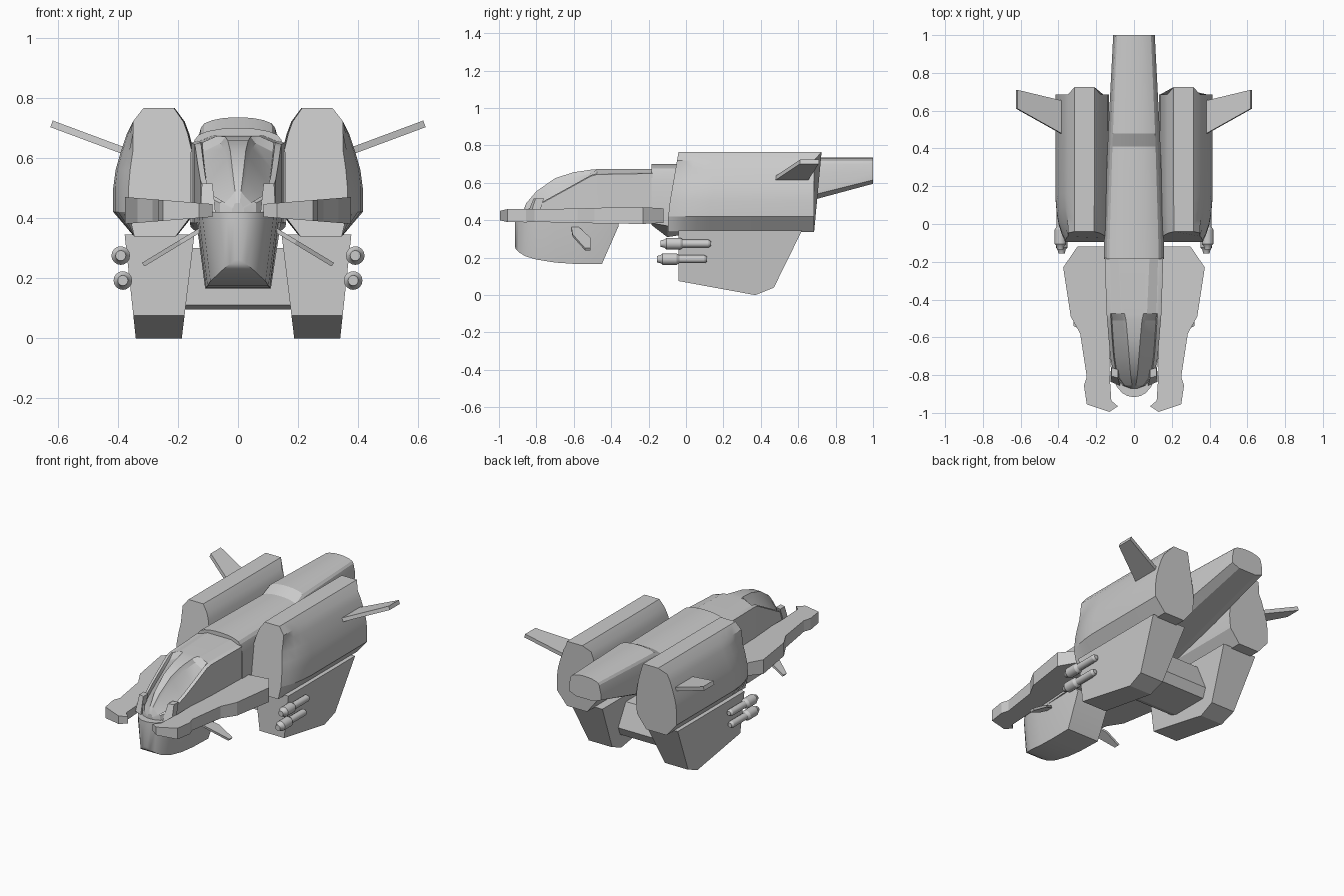
import bpy, bmesh, math

if "Cube" in bpy.data.objects:
    bpy.data.objects.remove(bpy.data.objects["Cube"])


def loft(name, rings, mirror=False, smooth=None):
    """Skin a list of equal-length point rings and cap both ends."""
    bm = bmesh.new()
    rows = [[bm.verts.new(p) for p in r] for r in rings]
    n = len(rows[0])
    for a, b in zip(rows, rows[1:]):
        for i in range(n):
            j = (i + 1) % n
            bm.faces.new((a[i], a[j], b[j], b[i]))
    bm.faces.new(rows[0])
    bm.faces.new(rows[-1])
    bmesh.ops.recalc_face_normals(bm, faces=bm.faces)
    me = bpy.data.meshes.new(name)
    bm.to_mesh(me)
    bm.free()
    ob = bpy.data.objects.new(name, me)
    bpy.context.collection.objects.link(ob)
    if mirror:
        ob.modifiers.new("mirror", 'MIRROR')
    if smooth:
        bpy.ops.object.select_all(action='DESELECT')
        ob.select_set(True)
        bpy.context.view_layer.objects.active = ob
        bpy.ops.object.shade_smooth_by_angle(angle=math.radians(smooth))
    return ob


def sym(y, half):
    """Full cross-section at y from a right-hand half listed bottom to top."""
    return [(x, y, z) for x, z in half] + [(-x, y, z) for x, z in reversed(half)]


# Main fuselage with arched roof, step and rising belly
rings = []
for y, w, edge, top, low, bot in [(-.185, .16, .66, .70, .385, .375), (-.10, .158, .66, .70, .37, .31),
                                  (.0, .155, .66, .70, .375, .325), (.41, .14, .665, .70, .47, .435),
                                  (.48, .137, .70, .735, .485, .455), (1, .11, .705, .735, .615, .595)]:
    arc = [(w * .9 * math.cos(a), edge + (top - edge) * math.sin(a))
           for a in [math.radians(d) for d in (0, 25, 45, 65, 82)]]
    rings.append(sym(y, [(w * .55, bot), (w, low), (w, edge - .05)] + arc))
loft("fuselage", rings, smooth=20)

# Cockpit: side walls, recessed side windows, raised centre canopy strip
rings = []
for y, w, zs, c, zt, d in [(-.87, .02, .43, .006, .45, .003), (-.855, .06, .45, .01, .49, .012),
                           (-.80, .108, .475, .018, .555, .022), (-.70, .126, .53, .026, .625, .026),
                           (-.60, .135, .585, .034, .657, .026), (-.51, .142, .635, .042, .67, .022),
                           (-.475, .145, .645, .05, .673, 0), (-.18, .155, .65, .06, .675, 0)]:
    rings.append(sym(y, [(w, .385), (w, zs), (w * .86, zs + .006), (w * .82, zs + .006 - d),
                         (c * 1.3 + .004, zt - d), (c, zt)]))
loft("cockpit", rings, smooth=20)

# Posts at the front corners of the windscreen
loft("windscreen_post", [[(.075, y - .02, .42), (.125, y, .42), (.12, y + s, .515), (.085, y - .01 + s, .515)]
                         for y, s in ((-.835, .03), (-.79, .03))], True)

# Rounded chin below the cockpit
rings = []
for y, w, bot in [(-.915, .012, .26), (-.91, .035, .247), (-.895, .062, .23), (-.86, .092, .208),
                  (-.80, .118, .19), (-.70, .13, .174), (-.60, .136, .167), (-.45, .14, .165),
                  (-.36, .145, .37)]:
    rings.append(sym(y, [(w * .78, bot), (w, .40), (w, .42)]))
loft("chin", rings, smooth=25)

# Flat side arms sweeping forward past the nose
outline = [(.13, -.12), (.30, -.12), (.375, -.23), (.335, -.49), (.285, -.58), (.25, -.81), (.265, -.855),
           (.25, -.955), (.13, -.995), (.085, -.965), (.12, -.935), (.13, -.78)]


def arm_z(x, s):
    return .425 + s * (.021 + .024 * (x - .08) / .3)


loft("side_arm", [[(x, y, arm_z(x, s)) for x, y in outline] for s in (-1, 1)], True)

# Engine nacelles: faceted top, rounded flank, sloped front
section = [(.05, .765), (.085, .72), (.105, .68), (.125, .62), (.142, .56), (.15, .50), (.15, .42), (.08, .338),
           (-.06, .338), (-.125, .42), (-.132, .50), (-.127, .56), (-.118, .62), (-.103, .68), (-.088, .72), (-.055, .765)]


def nacelle_front(z):
    return -.1 + .06 * (z - .42) / .345 if z > .42 else -.095


rings = []
for d, s in [(0, .66), (.04, .78), (.09, .89), (.15, .96), (.22, 1)]:
    rings.append([(.265 + (min(x, max(.085, x * s)) if x > 0 else x * (.85 + .15 * s)), nacelle_front(z) + d, z)
                  for x, z in section])
rings.append([(.265 + x, .725 if z > .75 else .685, z) for x, z in section])
loft("engine_nacelle", rings, True, 22)

# Upswept tail fins on the nacelles
fin = [(.37, .47, .62), (.62, .61, .713), (.62, .71, .713), (.37, .65, .62)]
loft("tail_fin", [[(x - .004 * s, y, z + .011 * s) for x, y, z in fin] for s in (-1, 1)], True)

# Lower pods under the nacelles, tapering downwards
side = [(-.04, .345), (-.04, .075), (.37, 0), (.47, .04), (.62, .345)]
loft("lower_pod", [[(.145 + .042 * (1 - z / .345), y, z) for y, z in side],
                   [(.377 - .037 * (1 - z / .345), y, z) for y, z in side]], True)

# Cross beam joining the pods
loft("cross_beam", [[(x, .12, .11), (x, .16, .095), (x, .40, .095), (x, .43, .15), (x, .38, .30), (x, .12, .30)]
                    for x in (-.2, .2)])

# Missiles on the pod flanks
for name, x, y, z in (("upper_missile", .39, 0, .275), ("lower_missile", .383, -.02, .192)):
    prof = [(-.135, .017), (-.115, .022), (-.105, .031), (-.03, .031), (-.015, .021), (.12, .021), (.133, .013)]
    loft(name, [[(x + r * math.cos(a), y + t, z + r * math.sin(a))
                 for a in [k * math.tau / 16 for k in range(16)]] for t, r in prof], True, 30)
    loft(name + "_mount", [[(px, y + py, z + s * .01) for px, py in ((.33, -.02), (x, -.02), (x, .09), (.33, .09))]
                           for s in (-1, 1)], True)

# Small drooping canards on the chin
canard = [(-.613, .36), (-.575, .36), (-.51, .30), (-.51, .245), (-.54, .245), (-.607, .32)]
loft("canard", [[(.315 - (z - .245) * 1.65 + s * .004, y, z + s * .006) for y, z in canard] for s in (-1, 1)], True)
